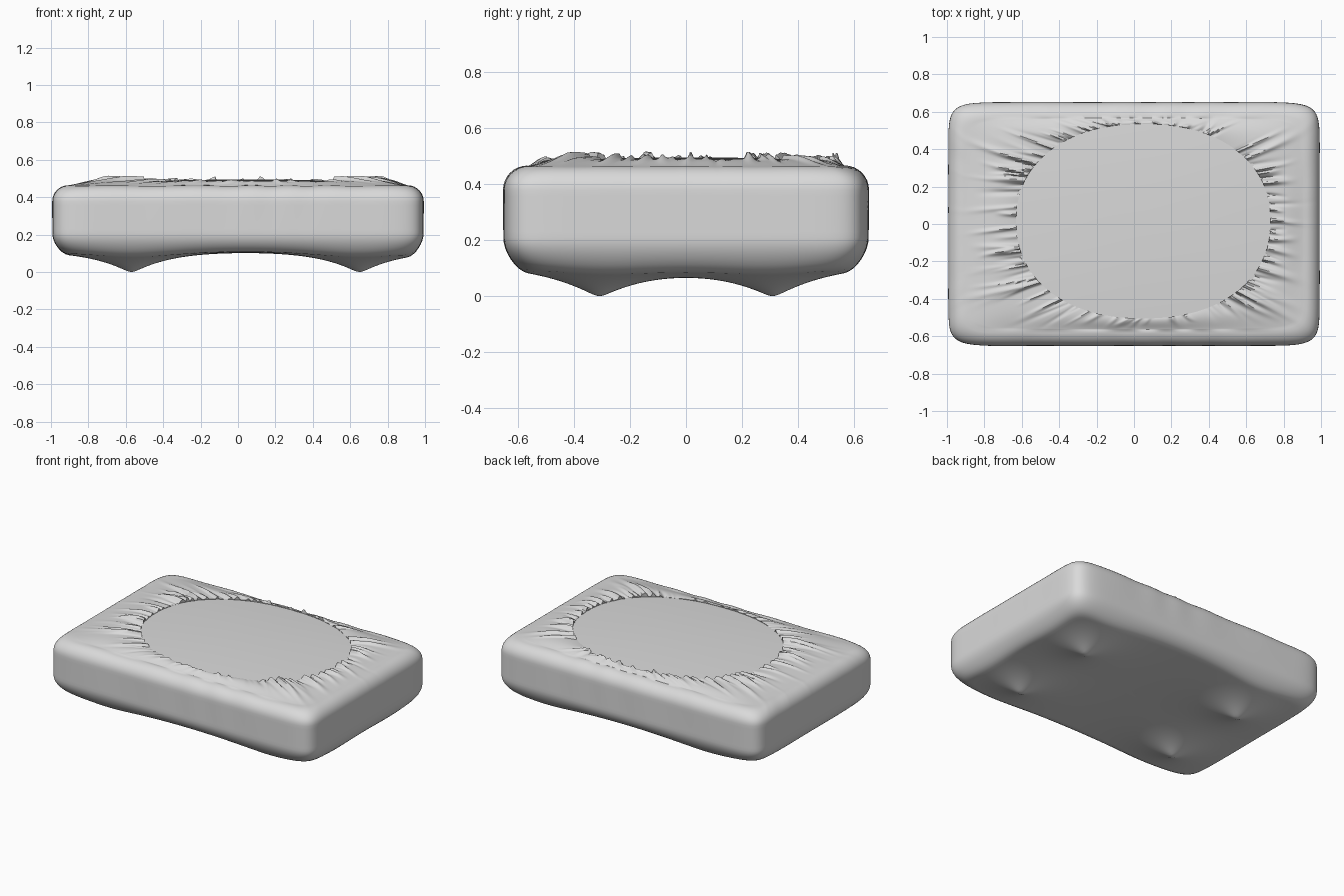
import bpy, bmesh, math, random

random.seed(4)
if "Cube" in bpy.data.objects:
    bpy.data.objects.remove(bpy.data.objects["Cube"], do_unlink=True)

SEGS = 600
HALF_X, HALF_Y = 0.993, 0.652
TOP_R, LOW_R = 0.085, 0.09
EDGE_TOP, EDGE_LOW = 0.463, 0.118

fabric = bpy.data.materials.new("light_grey_fabric")
fabric.use_nodes = True
fabric.diffuse_color = (0.7, 0.7, 0.7, 1)
fabric.node_tree.nodes["Principled BSDF"].inputs["Base Color"].default_value = (0.7, 0.7, 0.7, 1)


def rounded(phi, half_x, half_y, power):
    c, s = math.cos(phi), math.sin(phi)
    k = (abs(c) ** power + abs(s) ** power) ** (-1 / power)
    return half_x * c * k, half_y * s * k


def outline(phi, inset):
    return rounded(phi, HALF_X - inset, HALF_Y - inset, 14)


def opening(phi, scale=1):
    x, y = rounded(phi, 0.68 * scale, 0.52 * scale, 2.2)
    return x + 0.05, y + 0.015


def smooth(t):
    t = max(0, min(1, t))
    return t * t * (3 - 2 * t)


def build(name, rings, hub=None):
    """Skin a stack of closed rings, with an optional hub closing the last one."""
    bm = bmesh.new()
    loops = [[bm.verts.new(p) for p in ring] for ring in rings]
    for a, b in zip(loops, loops[1:]):
        for j in range(SEGS):
            k = (j + 1) % SEGS
            bm.faces.new((a[j], b[j], b[k], a[k]))
    if hub:
        centre = bm.verts.new(hub)
        last = loops[-1]
        for j in range(SEGS):
            bm.faces.new((last[j], centre, last[(j + 1) % SEGS]))
    bmesh.ops.recalc_face_normals(bm, faces=bm.faces)
    if name == "mattress_panel" and sum(f.normal.z for f in bm.faces) < 0:
        bmesh.ops.reverse_faces(bm, faces=bm.faces)
    mesh = bpy.data.meshes.new(name)
    bm.to_mesh(mesh)
    bm.free()
    mesh.materials.append(fabric)
    obj = bpy.data.objects.new(name, mesh)
    bpy.context.collection.objects.link(obj)
    bpy.ops.object.select_all(action="DESELECT")
    obj.select_set(True)
    bpy.context.view_layer.objects.active = obj
    bpy.ops.object.shade_smooth_by_angle(angle=math.radians(50))
    return obj


# Gathered folds: angle, width, height, reach, sideways drift
folds = []
for i in range(150):
    phi = random.uniform(0, math.tau)
    ends = abs(math.cos(phi)) ** 1.5
    back = max(0, math.sin(phi))
    strength = 0.25 + 0.75 * ends + 0.3 * back
    folds.append((phi, random.uniform(0.012, 0.028),
                  random.uniform(0.006, 0.024) * strength * random.choice((1, 1, -0.6)),
                  random.uniform(0.45, 1.25), random.uniform(-0.07, 0.07)))


def fold_height(phi, t):
    h = 0
    for angle, width, height, reach, drift in folds:
        if t > reach:
            continue
        d = (phi - angle - drift * t + math.pi) % math.tau - math.pi
        w = width * (0.75 + 0.5 * t)
        if abs(d) < 3 * w:
            h += height * math.exp(-(d / w) ** 2) * (1 - smooth(t / reach))
    return max(-0.012, min(0.026, h))


# Four points where the underside is drawn downwards
pegs = [(0.04 + sx * 0.61, sy * 0.31) for sx in (-1, 1) for sy in (-1, 1)]


def sag(x, y):
    total = 0
    for px, py in pegs:
        d = math.hypot(x - px, y - py)
        total += math.exp(-math.sqrt(d * d + 0.0004) / 0.2)
    return 0.121 * total


angles = [math.tau * j / SEGS for j in range(SEGS)]
rings = []

# Tucked hem, then the gathered top band
rings.append([(*opening(p, 1.01), 0.468) for p in angles])
BAND = 26
for i in range(BAND):
    t = i / BAND
    ring = []
    for p in angles:
        ox, oy = opening(p)
        ex, ey = outline(p, TOP_R)
        puff = 0.012 * math.sin(math.pi * t) * (0.3 + 0.7 * abs(math.cos(p)))
        z = 0.484 + (EDGE_TOP - 0.484) * smooth(t) + puff + fold_height(p, t)
        ring.append((ox + (ex - ox) * t, oy + (ey - oy) * t, z))
    rings.append(ring)

# Rounded shoulder and upright sides, with folds fading down the wall
wall = []
for i in range(9):
    a = math.pi / 2 * (1 - i / 8)
    wall.append((TOP_R * (1 - math.cos(a)), EDGE_TOP - TOP_R * (1 - math.sin(a)),
                 math.cos(a), math.sin(a)))
side_top, side_low = EDGE_TOP - TOP_R, EDGE_LOW + LOW_R
for i in range(1, 8):
    wall.append((0, side_top + (side_low - side_top) * i / 8, 1, 0))
for i in range(9):
    a = -math.pi / 2 * i / 8
    wall.append((LOW_R * (1 - math.cos(a)), side_low + LOW_R * math.sin(a),
                 math.cos(a), math.sin(a)))
for i, (inset, z, out, up) in enumerate(wall):
    t = 1 + 0.25 * i / 14
    ring = []
    for p in angles:
        side = abs(math.sin(p)) ** 2
        ripple = 0.0025 * math.sin(23 * p + 2 * math.sin(5 * p)) * side
        h = fold_height(p, t) + ripple * max(0, 1 - i / 16)
        x, y = outline(p, inset - h * out)
        ring.append((x, y, z + h * up - sag(x, y) * max(0, -up) ** 2))
    rings.append(ring)

# Underside, stretched between the four low points
UNDER = 44
for i in range(1, UNDER):
    ring = []
    for p in angles:
        x, y = outline(p, LOW_R)
        x, y = x * (1 - i / UNDER), y * (1 - i / UNDER)
        ring.append((x, y, EDGE_LOW - sag(x, y)))
    rings.append(ring)

# Settle the lowest point on the floor
low = min(v[2] for ring in rings for v in ring)
for ring in rings[-UNDER - 3:]:
    ring[:] = [(x, y, z - low * smooth((0.16 - z) / 0.16)) for x, y, z in ring]
build("fitted_cover", rings, (0, 0, EDGE_LOW - sag(0, 0)))

# Gently domed panel seen through the opening
panel = []
for i in range(12):
    s = 1 - i / 12
    panel.append([(*opening(p, 1.015 * s), 0.495 - 0.015 * s * s) for p in angles])
build("mattress_panel", panel, (0.05, 0.015, 0.495))
